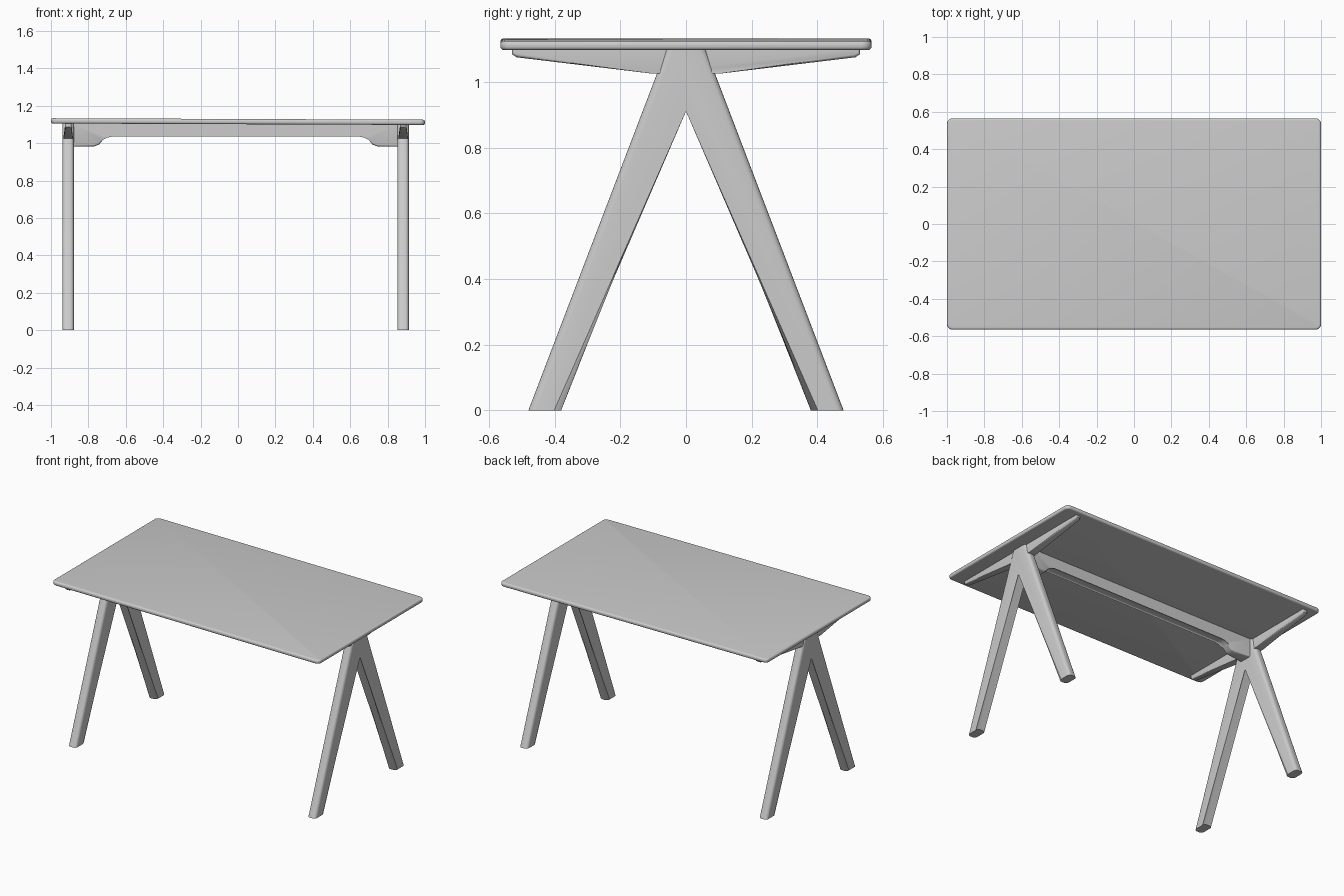
import bpy, bmesh, math

if "Cube" in bpy.data.objects:
    bpy.data.objects.remove(bpy.data.objects["Cube"])


def finish(name, bm):
    bmesh.ops.recalc_face_normals(bm, faces=bm.faces)
    me = bpy.data.meshes.new(name)
    bm.to_mesh(me)
    bm.free()
    ob = bpy.data.objects.new(name, me)
    bpy.context.collection.objects.link(ob)
    bpy.ops.object.select_all(action='DESELECT')
    ob.select_set(True)
    bpy.context.view_layer.objects.active = ob
    bpy.ops.object.shade_smooth_by_angle(angle=math.radians(40))
    return ob


def prism(name, pts, place, width, bevel, skip):
    """Extrude a profile; width(u) gives the thickness along it. Rounds rim edges unless skip(edge)."""
    bm = bmesh.new()
    a = [bm.verts.new(place(u, z, -width(u) / 2)) for u, z in pts]
    b = [bm.verts.new(place(u, z, width(u) / 2)) for u, z in pts]
    rims = [bm.faces.new(a), bm.faces.new(b)]
    n = len(pts)
    for i in range(n):
        j = (i + 1) % n
        bm.faces.new((a[i], a[j], b[j], b[i]))
    edges = [e for f in rims for e in f.edges if not skip(e)]
    bmesh.ops.bevel(bm, geom=edges, offset=bevel, segments=4, profile=0.5, affect='EDGES')
    return finish(name, bm)


def flat(e, z, tol=0.002):
    return all(abs(v.co.z - z) < tol for v in e.verts)


# Table top: slab with rounded corners and soft rim
bm = bmesh.new()
bmesh.ops.create_cube(bm, size=1)
bmesh.ops.scale(bm, vec=(2.0, 1.13, 0.028), verts=bm.verts)
corners = [e for e in bm.edges if abs(e.verts[0].co.z - e.verts[1].co.z) > 0.01]
bmesh.ops.bevel(bm, geom=corners, offset=0.03, segments=6, profile=0.5, affect='EDGES')
rim = [e for e in bm.edges if abs(e.verts[0].co.z - e.verts[1].co.z) < 0.001]
bmesh.ops.bevel(bm, geom=rim, offset=0.011, segments=4, profile=0.5, affect='EDGES')
top = finish("table_top", bm)
top.location = (0, 0, 1.115)
top.rotation_euler = (0, 0.004, 0)

# Inverted V legs and the tapered bar above them, at each end
half_v = [(0.38, 0), (0.48, 0), (0.058, 1.105)]
leg_pts = half_v + [(-y, z) for y, z in reversed(half_v)] + [(0, 0.965)]
half_bar = [(0.10, 1.025), (0.515, 1.075), (0.53, 1.085), (0.53, 1.105)]
bar_pts = half_bar + [(-y, z) for y, z in reversed(half_bar)]
for side, cx in (("left", -0.908), ("right", 0.883)):
    prism(side + "_legs", leg_pts, lambda u, z, t: (cx + t, u, z),
          lambda u: 0.06, 0.02, lambda e: flat(e, 0) or flat(e, 1.105))
    prism(side + "_cross_bar", bar_pts, lambda u, z, t: (cx + t, u, z),
          lambda u: 0.056 - 0.04 * abs(u), 0.008, lambda e: flat(e, 1.105))

# Long centre beam with deeper curved ends that flare towards the legs
half_beam = [(0.66, 1.043), (0.69, 1.037), (0.71, 1.018), (0.73, 0.993),
             (0.755, 0.983), (0.88, 0.981), (0.88, 1.105), (0.755, 1.105), (0.66, 1.105)]
beam_pts = half_beam + [(-x, z) for x, z in reversed(half_beam)]
prism("centre_beam", beam_pts, lambda u, z, t: (u - 0.012, t, z),
      lambda u: 0.06 + max(0, abs(u) - 0.755) * 0.25, 0.008,
      lambda e: flat(e, 1.105) or abs(e.verts[0].co.x - e.verts[1].co.x) < 0.001)
